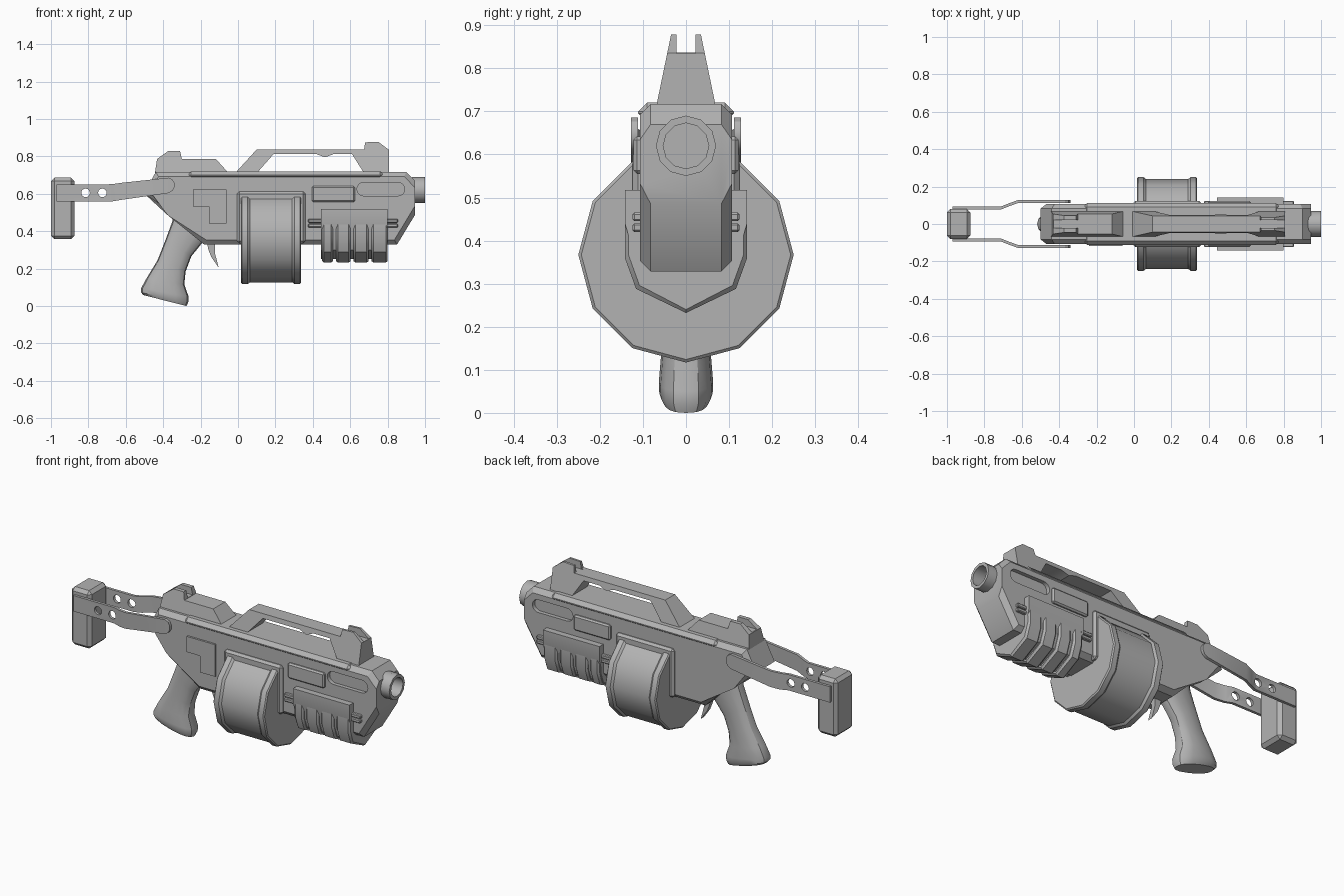
import bpy, bmesh, math

if "Cube" in bpy.data.objects:
    bpy.data.objects.remove(bpy.data.objects["Cube"])

gray = bpy.data.materials.new("plain gray")
gray.diffuse_color = (0.45, 0.45, 0.45, 1)
gray.use_nodes = True
gray.node_tree.nodes["Principled BSDF"].inputs["Base Color"].default_value = gray.diffuse_color


def make(name, bm):
    bmesh.ops.recalc_face_normals(bm, faces=bm.faces)
    me = bpy.data.meshes.new(name)
    bm.to_mesh(me)
    bm.free()
    me.materials.append(gray)
    ob = bpy.data.objects.new(name, me)
    bpy.context.collection.objects.link(ob)
    return ob


def loft_bm(rings, closed=False):
    """Skin equal rings of points; cap the ends unless the rings close up."""
    bm = bmesh.new()
    vs = [[bm.verts.new(p) for p in r] for r in rings]
    n = len(vs[0])
    for k in range(len(vs) if closed else len(vs) - 1):
        a, b = vs[k], vs[(k + 1) % len(vs)]
        for i in range(n):
            j = (i + 1) % n
            bm.faces.new((a[i], a[j], b[j], b[i]))
    if not closed:
        bm.faces.new(vs[0])
        bm.faces.new(vs[-1])
    return bm


def loft(name, rings, closed=False):
    return make(name, loft_bm(rings, closed))


def prism(name, pts, y0, y1):
    return loft(name, [[(x, y, z) for x, z in pts] for y in (y0, y1)])


def box(name, x0, x1, y0, y1, z0, z1, bevel=0.0):
    bm = loft_bm([[(x, y0, z0), (x, y1, z0), (x, y1, z1), (x, y0, z1)] for x in (x0, x1)])
    if bevel:
        bmesh.ops.bevel(bm, geom=bm.edges[:], offset=bevel, segments=1, affect='EDGES')
    return make(name, bm)


def lathe(name, prof, zc, n, closed=False):
    """Turn (x, radius) pairs around an axis along x."""
    return loft(name, [[(x, r * math.sin(2 * math.pi * i / n),
                         zc - r * math.cos(2 * math.pi * i / n)) for i in range(n)]
                       for x, r in prof], closed)


def cut(ob, cutters):
    for c in cutters:
        m = ob.modifiers.new("cut", 'BOOLEAN')
        m.operation, m.solver, m.object = 'DIFFERENCE', 'EXACT', c
    dg = bpy.context.evaluated_depsgraph_get()
    dg.update()
    me = bpy.data.meshes.new_from_object(ob.evaluated_get(dg))
    ob.modifiers.clear()
    ob.data = me
    for c in cutters:
        bpy.data.objects.remove(c)


def pill(cx0, cx1, cz, r, n=8):
    pts = []
    for c, a0 in ((cx1, -90), (cx0, 90)):
        for i in range(n + 1):
            a = math.radians(a0 + 180 * i / n)
            pts.append((c + r * math.cos(a), cz + r * math.sin(a)))
    return pts


def circle(cx, cz, r, n=16):
    return [(cx + r * math.cos(2 * math.pi * i / n), cz + r * math.sin(2 * math.pi * i / n))
            for i in range(n)]


# Receiver: side profile with chamfered rims, slots and bore cut in
W = 0.107
outline = [(-0.44, 0.717), (0.90, 0.717), (0.945, 0.67), (0.945, 0.485), (0.85, 0.328),
           (-0.18, 0.328), (-0.36, 0.505), (-0.50, 0.60)]
bm = loft_bm([[(x, y, z) for x, z in outline] for y in (-W, W)])
rim = [e for e in bm.edges
       if abs(e.verts[0].co.y - e.verts[1].co.y) < 1e-4
       and not all(v.co.x > 0.94 for v in e.verts)]
bmesh.ops.bevel(bm, geom=rim, offset=0.025, segments=1, affect='EDGES')
body = make("receiver", bm)
cutters = [prism("slot_cutter", pill(0.672, 0.855, 0.625, 0.036), s * 0.085, s * 0.2) for s in (1, -1)]
cutters.append(lathe("bore_cutter", [(0.78, 0.053), (1.1, 0.053)], 0.62, 12))
cut(body, cutters)
box("top_strip", -0.27, 0.78, -0.111, 0.111, 0.675, 0.72, 0.02)
lathe("muzzle", [(0.93, 0.07), (1.0, 0.07), (1.0, 0.053), (0.93, 0.053)], 0.62, 12, True)

# Drum magazine and its frame
lathe("drum", [(0.016, 0.243), (0.022, 0.25), (0.052, 0.25), (0.064, 0.24), (0.29, 0.24),
               (0.302, 0.25), (0.331, 0.25), (0.337, 0.243)], 0.367, 12)
box("drum_frame", -0.005, 0.36, -0.124, 0.124, 0.335, 0.612, 0.012)


# Foregrip: core with four raised ribs
def section(x, half):
    return [(x, y, z) for y, z in half] + [(x, -y, z) for y, z in reversed(half) if y > 0]


core = [(0.142, 0.518), (0.142, 0.44), (0.130, 0.40), (0.128, 0.36), (0.105, 0.30), (0, 0.252)]
rib = [(0.141, 0.445), (0.142, 0.36), (0.116, 0.288), (0, 0.232)]
loft("foregrip", [section(x, core) for x in (0.445, 0.80)])
for i, (a, b) in enumerate(((0.45, 0.508), (0.524, 0.602), (0.618, 0.698), (0.714, 0.80))):
    inner = [(max(y - 0.008, 0), z + 0.008) for y, z in rib]
    loft(f"foregrip_rib_{i + 1}", [section(a, inner), section(a + 0.01, rib),
                                   section(b - 0.01, rib), section(b, inner)])

# Side plates and foregrip rails
for s, side in ((1, "left"), (-1, "right")):
    ya, yb = sorted((s * 0.09, s * 0.122))
    box(f"side_plate_{side}", 0.395, 0.625, ya, yb, 0.555, 0.642, 0.008)
    for z in (0.43, 0.455):
        ya, yb = sorted((s * 0.09, s * 0.124))
        box(f"grip_rail_{side}", 0.375, 0.855, ya, yb, z - 0.01, z + 0.01, 0.004)
prism("corner_plate", [(-0.24, 0.622), (-0.062, 0.622), (-0.062, 0.44), (-0.155, 0.44),
                       (-0.155, 0.533), (-0.24, 0.533)], -0.118, -0.09)


# Carry handle with front sight, and rear sight: narrowing upward
def tapered(name, pts):
    def w(z):
        return 0.068 - (z - 0.717) * 0.207
    return loft(name, [[(x, s * w(z), z) for x, z in pts] for s in (-1, 1)])


handle = tapered("carry_handle", [
    (-0.016, 0.71), (0.10, 0.837), (0.674, 0.837), (0.68, 0.875), (0.75, 0.878), (0.807, 0.835),
    (0.807, 0.71), (0.674, 0.71), (0.61, 0.812), (0.51, 0.812), (0.465, 0.795), (0.42, 0.812),
    (0.19, 0.812), (0.10, 0.71)])
cut(handle, [box("sight_cutter", 0.66, 0.83, -0.022, 0.022, 0.8345, 0.95)])
rear = tapered("rear_sight", [
    (-0.444, 0.71), (-0.433, 0.786), (-0.374, 0.828), (-0.31, 0.828), (-0.30, 0.786),
    (-0.118, 0.786), (-0.05, 0.71)])
cut(rear, [box("rear_cutter", -0.47, -0.28, -0.022, 0.022, 0.788, 0.95)])

# Stock: two bent arms with holes and a butt pad
stations = [(-0.97, 0.56, 0.65, 0.086), (-0.71, 0.56, 0.65, 0.086), (-0.67, 0.56, 0.652, 0.102),
            (-0.62, 0.568, 0.659, 0.12), (-0.37, 0.604, 0.686, 0.12),
            (-0.35, 0.617, 0.676, 0.12), (-0.34, 0.635, 0.658, 0.12)]
for s, side in ((1, "left"), (-1, "right")):
    arm = loft(f"stock_arm_{side}", [
        [(x, s * (y - 0.008), lo), (x, s * (y + 0.008), lo),
         (x, s * (y + 0.008), hi), (x, s * (y - 0.008), hi)] for x, lo, hi, y in stations])
    cut(arm, [prism("hole_cutter", circle(x, 0.605, 0.023), s * 0.05, s * 0.15)
              for x in (-0.815, -0.725)])
box("butt_pad", -1.0, -0.875, -0.08, 0.08, 0.357, 0.686, 0.018)

# Pistol grip: lofted ovals
grip = [((-0.33, 0.56), (-0.14, 0.42), 0.05), ((-0.352, 0.45), (-0.185, 0.345), 0.05),
        ((-0.385, 0.36), (-0.25, 0.265), 0.049), ((-0.43, 0.245), (-0.28, 0.185), 0.051),
        ((-0.488, 0.15), (-0.287, 0.115), 0.058), ((-0.518, 0.095), (-0.264, 0.05), 0.063),
        ((-0.518, 0.072), (-0.266, 0.02), 0.062), ((-0.505, 0.058), (-0.275, 0.0), 0.052)]
rings = []
for (lx, lz), (rx, rz), w in grip:
    ring = []
    for i in range(16):
        a = 2 * math.pi * i / 16
        c, d = [math.copysign(abs(f(a)) ** 0.8, f(a)) for f in (math.cos, math.sin)]
        ring.append(((lx + rx) / 2 + c * (rx - lx) / 2, d * w, (lz + rz) / 2 + c * (rz - lz) / 2))
    rings.append(ring)
loft("pistol_grip", rings)

# Trigger
prism("trigger", [(-0.168, 0.35), (-0.122, 0.35), (-0.124, 0.285), (-0.103, 0.205),
                  (-0.143, 0.262), (-0.158, 0.30)], -0.014, 0.014)

# Smooth shading that keeps hard edges
bpy.ops.object.select_all(action='SELECT')
bpy.context.view_layer.objects.active = body
bpy.ops.object.shade_smooth_by_angle(angle=math.radians(32))
